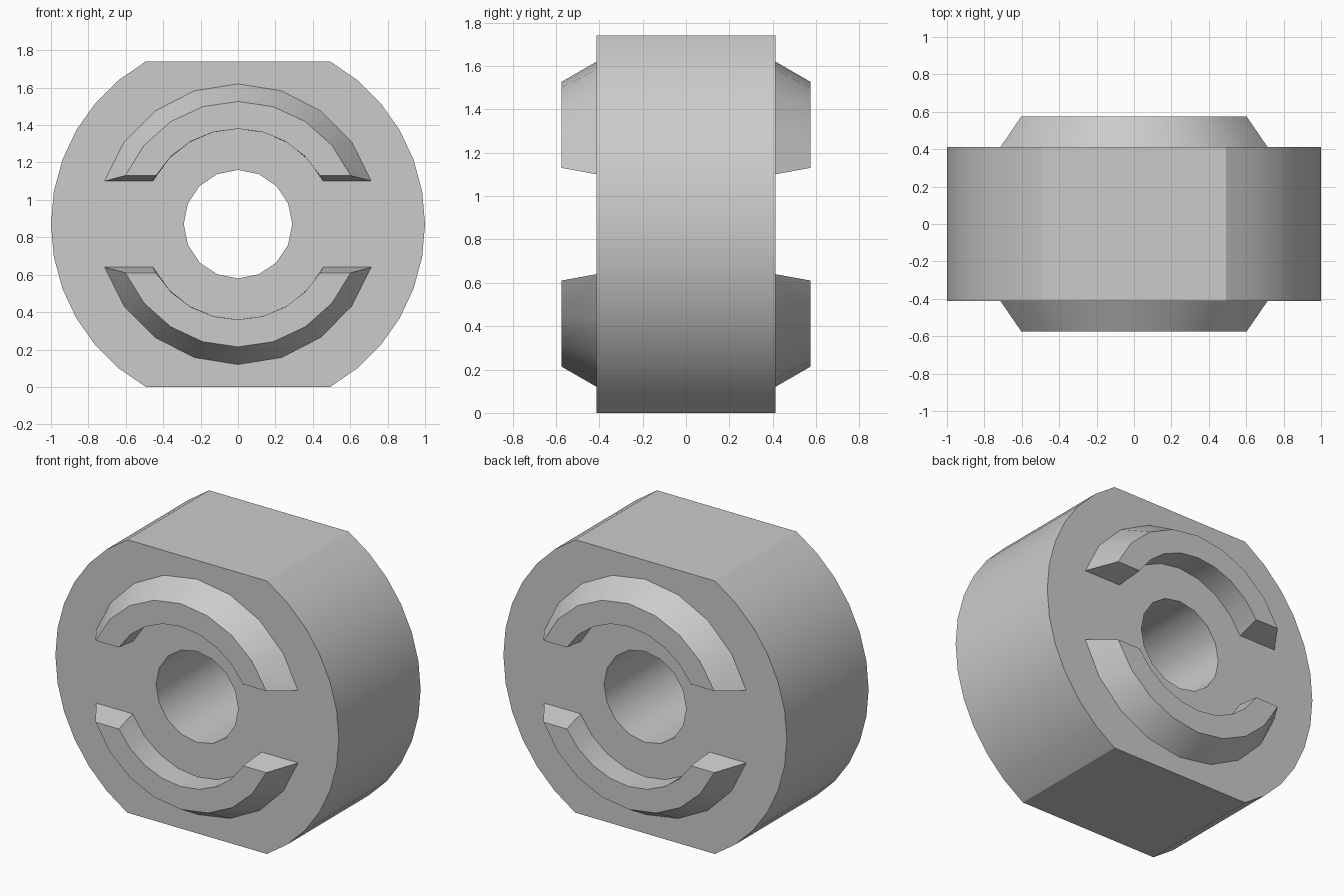
import bpy, bmesh
from math import sin, cos, asin, pi, radians

if "Cube" in bpy.data.objects:
    bpy.data.objects.remove(bpy.data.objects["Cube"])

CZ = 0.87          # height of the wheel axis
HALF_W = 0.412     # half width of the body
FACE_Y = 0.575     # outer face of the raised ribs


def smooth(obj, angle):
    bpy.ops.object.select_all(action='DESELECT')
    obj.select_set(True)
    bpy.context.view_layer.objects.active = obj
    bpy.ops.object.shade_smooth_by_angle(angle=radians(angle))


def extruded_profile(name, loops, half):
    """Fill nested (x, z) loops and extrude them along y."""
    bm = bmesh.new()
    for loop in loops:
        vs = [bm.verts.new((x, -half, z)) for x, z in loop]
        for a, b in zip(vs, vs[1:] + vs[:1]):
            bm.edges.new((a, b))
    bmesh.ops.triangle_fill(bm, edges=bm.edges[:], use_beauty=True)
    res = bmesh.ops.extrude_face_region(bm, geom=bm.faces[:], use_keep_orig=True)
    top = [g for g in res['geom'] if isinstance(g, bmesh.types.BMVert)]
    bmesh.ops.translate(bm, verts=top, vec=(0, 2 * half, 0))
    return finish(name, bm)


def finish(name, bm):
    bmesh.ops.recalc_face_normals(bm, faces=bm.faces[:])
    me = bpy.data.meshes.new(name)
    bm.to_mesh(me)
    bm.free()
    obj = bpy.data.objects.new(name, me)
    bpy.context.collection.objects.link(obj)
    return obj


def curved_rib(name, side, up, segs=8):
    """Arc rib with sloped outer wall and ends; section rows: radius, end height, y."""
    section = [(0.757, 0.228, 0.40), (0.656, 0.26, FACE_Y),
               (0.51, 0.26, FACE_Y), (0.51, 0.228, 0.40)]
    bm = bmesh.new()
    rows = []
    for i in range(segs + 1):
        row = []
        for r, h, y in section:
            start = asin(h / r)
            a = start + (pi - 2 * start) * i / segs
            row.append(bm.verts.new((r * cos(a), side * y, CZ + up * r * sin(a))))
        rows.append(row)
    for r0, r1 in zip(rows, rows[1:]):
        for j in range(4):
            k = (j + 1) % 4
            bm.faces.new((r0[j], r0[k], r1[k], r1[j]))
    bm.faces.new(rows[0])
    bm.faces.new(rows[-1])
    return finish(name, bm)


# Round body with flat top and bottom, and a central bore
step = radians(60.5) / 6
right = [(cos(i * step), CZ + sin(i * step)) for i in range(-6, 7)]
left = [(-x, z) for x, z in reversed(right)]
bore = [(0.29 * cos(2 * pi * i / 16), CZ + 0.29 * sin(2 * pi * i / 16)) for i in range(16)]
body = extruded_profile("body", [right + left, bore], HALF_W)
smooth(body, 28)

# Upper and lower curved ribs on both faces
for side, s_name in ((-1, "front"), (1, "back")):
    for up, u_name in ((1, "upper"), (-1, "lower")):
        smooth(curved_rib(f"{s_name}_{u_name}_rib", side, up), 25)
